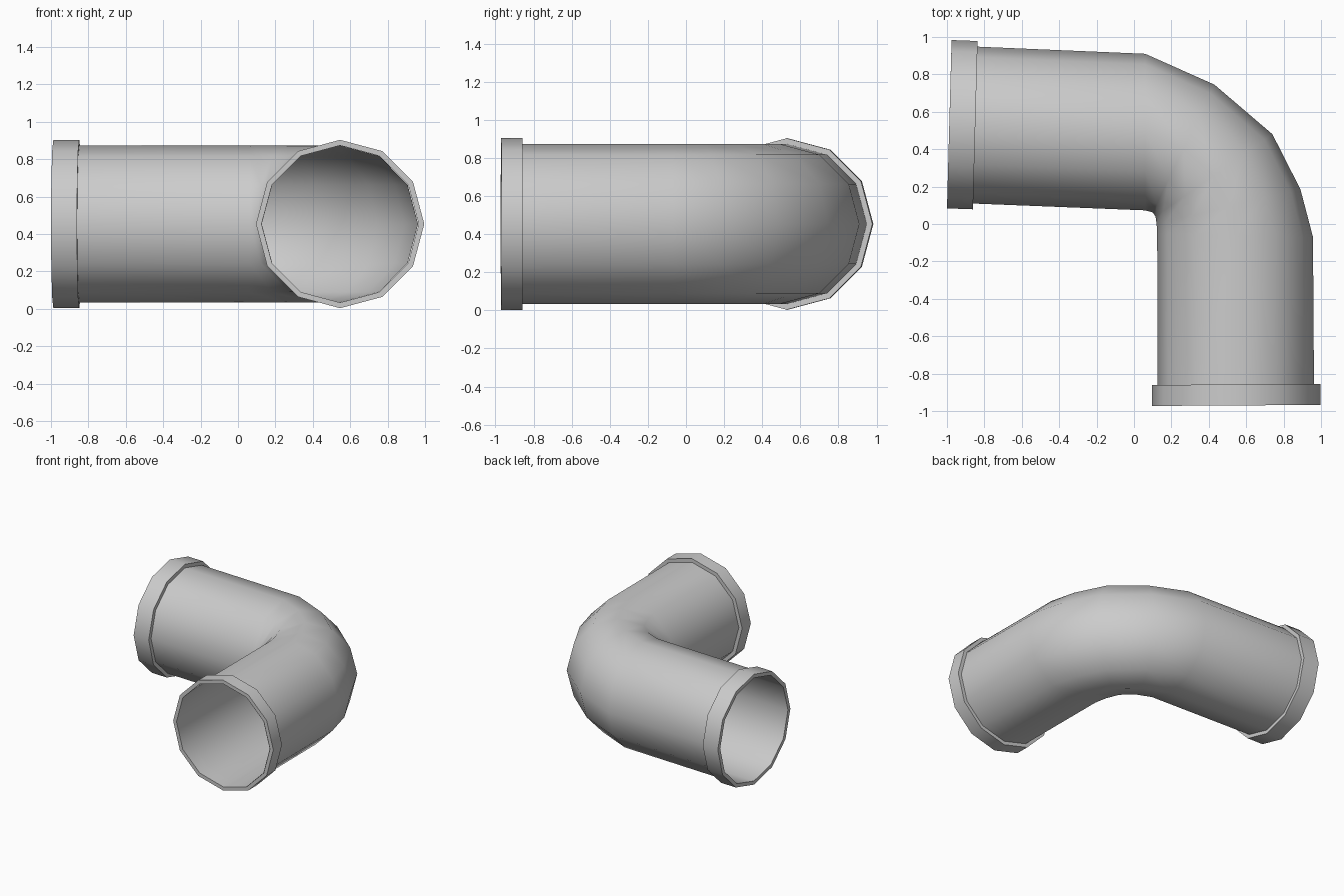
import bpy, bmesh, math
from mathutils import Vector

if "Cube" in bpy.data.objects:
    bpy.data.objects.remove(bpy.data.objects["Cube"])

SIDES = 12
Z_MID = 0.453


def ring(bm, outer, inner, rz):
    """Cross-section spanning two plan points, with vertical radius rz."""
    o, i = Vector((*outer, Z_MID)), Vector((*inner, Z_MID))
    mid, half = (o + i) / 2, (o - i) / 2
    up = Vector((0, 0, rz))
    return [bm.verts.new(mid + half * math.cos(a) + up * math.sin(a))
            for a in (2 * math.pi * k / SIDES for k in range(SIDES))]


def loft(name, stations, angle, closed=False):
    bm = bmesh.new()
    rings = [ring(bm, *s) for s in stations]
    pairs = list(zip(rings, rings[1:]))
    if closed:
        pairs.append((rings[-1], rings[0]))
    for a, b in pairs:
        for k in range(SIDES):
            n = (k + 1) % SIDES
            bm.faces.new((a[k], a[n], b[n], b[k]))
    bmesh.ops.recalc_face_normals(bm, faces=bm.faces)
    # outermost face of the part must point away from the axis
    f = max(bm.faces, key=lambda f: f.calc_center_median().z)
    if f.normal.z < 0:
        bmesh.ops.reverse_faces(bm, faces=bm.faces)
    mesh = bpy.data.meshes.new(name)
    bm.to_mesh(mesh)
    bm.free()
    ob = bpy.data.objects.new(name, mesh)
    bpy.context.collection.objects.link(ob)
    bpy.context.view_layer.objects.active = ob
    ob.select_set(True)
    bpy.ops.object.shade_smooth_by_angle(angle=math.radians(angle))
    ob.select_set(False)
    return ob


# Bent pipe: outer and inner plan points of each section
R = 0.42
loft("elbow_pipe", [
    ((-0.976, 0.954), (-0.999, 0.115), R),
    ((0.06, 0.91), (0.06, 0.073), R),
    ((0.43, 0.745), (0.10, 0.062), R),
    ((0.74, 0.48), (0.115, 0.04), R),
    ((0.89, 0.185), (0.121, 0.0), R),
    ((0.957, -0.07), (0.124, -0.05), R),
    ((0.963, -0.967), (0.127, -0.972), R)], 60)


# Raised collars at both ends
def collar(name, end, back, axis_side):
    (ex, ey), (bx, by) = end, back
    sx, sy = axis_side

    def station(x, y, r):
        return ((x + sx * r, y + sy * r), (x - sx * r, y - sy * r), r)
    loft(name, [station(ex, ey, 0.42), station(ex, ey, 0.45),
                station(bx, by, 0.45), station(bx, by, 0.42)], 40, closed=True)


collar("left_collar", (-0.9875, 0.5335), (-0.8485, 0.5285), (0.0275, 0.9996))
collar("front_collar", (0.546, -0.970), (0.546, -0.858), (1.0, 0.006))
